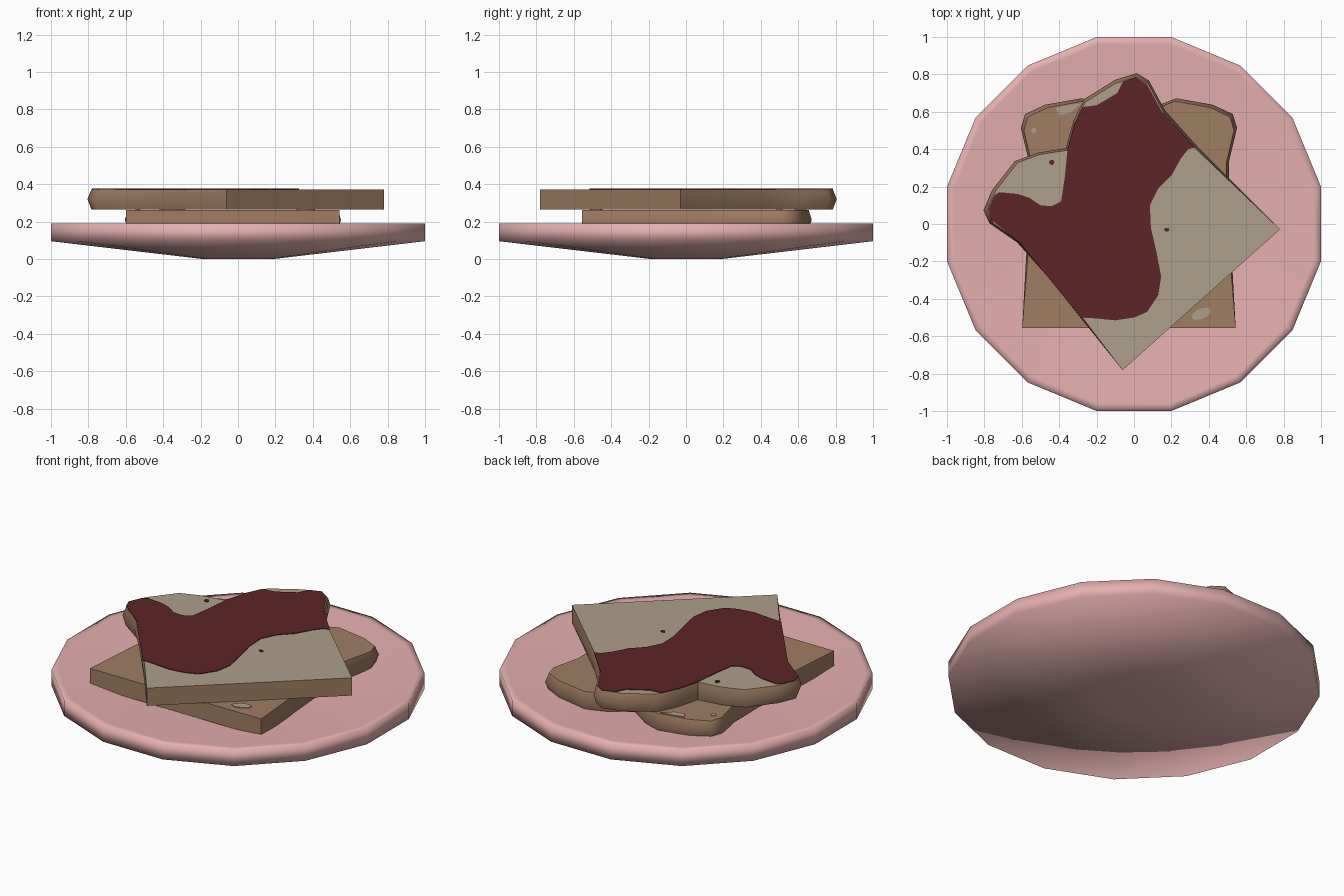
import bpy, bmesh, math
from mathutils import Matrix, Vector

if "Cube" in bpy.data.objects:
    bpy.data.objects.remove(bpy.data.objects["Cube"])


def material(name, srgb):
    m = bpy.data.materials.new(name)
    m.diffuse_color = [((c / 255 + 0.055) / 1.055) ** 2.4 for c in srgb] + [1.0]
    m.use_nodes = True
    m.node_tree.nodes["Principled BSDF"].inputs["Base Color"].default_value = m.diffuse_color
    return m


PINK = material("pink_ceramic", (228, 176, 175))
CRUST = material("brown_crust", (160, 126, 98))
CREAM = material("cream_crumb", (174, 160, 138))
JAM = material("dark_red_jam", (92, 37, 38))


def finish(name, bm, mats, angle):
    bmesh.ops.recalc_face_normals(bm, faces=bm.faces)
    me = bpy.data.meshes.new(name)
    bm.to_mesh(me)
    bm.free()
    for m in mats:
        me.materials.append(m)
    ob = bpy.data.objects.new(name, me)
    bpy.context.collection.objects.link(ob)
    me.shade_smooth()
    if angle:
        me.set_sharp_from_angle(angle=math.radians(angle))
    return ob


def loft(rings):
    """Skin a stack of closed rings and cap both ends."""
    bm = bmesh.new()
    vs = [[bm.verts.new(p) for p in r] for r in rings]
    n = len(vs[0])
    for a, b in zip(vs, vs[1:]):
        for i in range(n):
            j = (i + 1) % n
            bm.faces.new((a[i], a[j], b[j], b[i]))
    bm.faces.new(vs[0][::-1])
    bm.faces.new(vs[-1])
    return bm


# Plate: 16-sided shallow dish
profile = [(0.195, 0), (1.0196, 0.095), (1.0196, 0.19), (0.98, 0.19), (0.2, 0.10)]
angles = [math.radians(11.25 + 22.5 * i) for i in range(16)]
finish("plate", loft([[(r * math.cos(a), r * math.sin(a), z) for a in angles]
                      for r, z in profile]), [PINK], 0)

# Bread outline: right half from the base corner up to the dip, then mirrored
half = [(0.565, 0), (0.53, 0.64), (0.53, 0.885), (0.572, 1.06), (0.55, 1.133),
        (0.443, 1.183), (0.25, 1.217), (0.13, 1.17)]
outline = half + [(0, 1.087)] + [(-x, y) for x, y in reversed(half)]


def slice_of_bread(name, origin, turn, scale, z0, top_cream):
    def ring(z, inset):
        return [(x * (0.972 if inset and y > 0 else 1), y * (0.987 if inset else 1), z)
                for x, y in outline]
    bm = loft([ring(z0, True), ring(z0 + 0.055, False), ring(z0 + 0.107, True)])
    bmesh.ops.transform(bm, verts=bm.verts, matrix=Matrix.Translation((*origin, 0))
                        @ Matrix.Rotation(math.radians(turn), 4, "Z")
                        @ Matrix.Diagonal((scale, scale, 1, 1)))
    bmesh.ops.recalc_face_normals(bm, faces=bm.faces)
    for f in bm.faces:
        f.material_index = 1 if top_cream and f.normal.z > 0.9 else 0
    finish(name, bm, [CRUST, CREAM], 50)


slice_of_bread("lower_slice", (-0.027, -0.557), 0, 1.01, 0.155, False)
slice_of_bread("upper_slice", (0.36, -0.405), 41.8, 1.0, 0.265, True)


# Thin spreads lying on the slices
def spread(name, pts, z, mat):
    finish(name, loft([[(x, y, h) for x, y in pts] for h in (z - 0.002, z + 0.004)]),
           [mat], 30)


def oval(cx, cy, rx, ry, turn=0.0):
    pts = []
    for i in range(10):
        v = Matrix.Rotation(turn, 2) @ Vector((rx * math.cos(i * math.tau / 10),
                                              ry * math.sin(i * math.tau / 10)))
        pts.append((cx + v.x, cy + v.y))
    return pts


jam = [(-0.78, 0.075), (-0.76, 0.02), (-0.61, -0.10), (-0.285, -0.5), (-0.2, -0.505),
       (-0.1, -0.515), (0, -0.5), (0.07, -0.47), (0.13, -0.38), (0.145, -0.28),
       (0.12, -0.15), (0.09, -0.02), (0.085, 0.1), (0.13, 0.19), (0.2, 0.26),
       (0.25, 0.35), (0.29, 0.40), (0.325, 0.41), (0.15, 0.6), (0.07, 0.745),
       (0.01, 0.785), (-0.06, 0.76), (-0.09, 0.70), (-0.14, 0.67), (-0.2, 0.635),
       (-0.275, 0.625), (-0.32, 0.53), (-0.355, 0.40), (-0.37, 0.25), (-0.39, 0.12),
       (-0.44, 0.095), (-0.5, 0.10), (-0.56, 0.14), (-0.62, 0.16), (-0.72, 0.17),
       (-0.745, 0.155)]
spread("jam", jam, 0.372, JAM)
spread("jam_speck_left", oval(-0.44, 0.33, 0.014, 0.014), 0.372, JAM)
spread("jam_speck_right", oval(0.175, -0.03, 0.014, 0.01), 0.372, JAM)

# Pale patches on the lower slice
spread("pale_patch_back", [(-0.42, 0.62), (-0.40, 0.58), (-0.34, 0.595), (-0.28, 0.645),
                           (-0.36, 0.635)], 0.262, CREAM)
spread("pale_patch_front", oval(0.36, -0.48, 0.055, 0.028, 0.4), 0.262, CREAM)
spread("pale_speck", oval(-0.535, 0.5, 0.014, 0.016), 0.262, CREAM)
